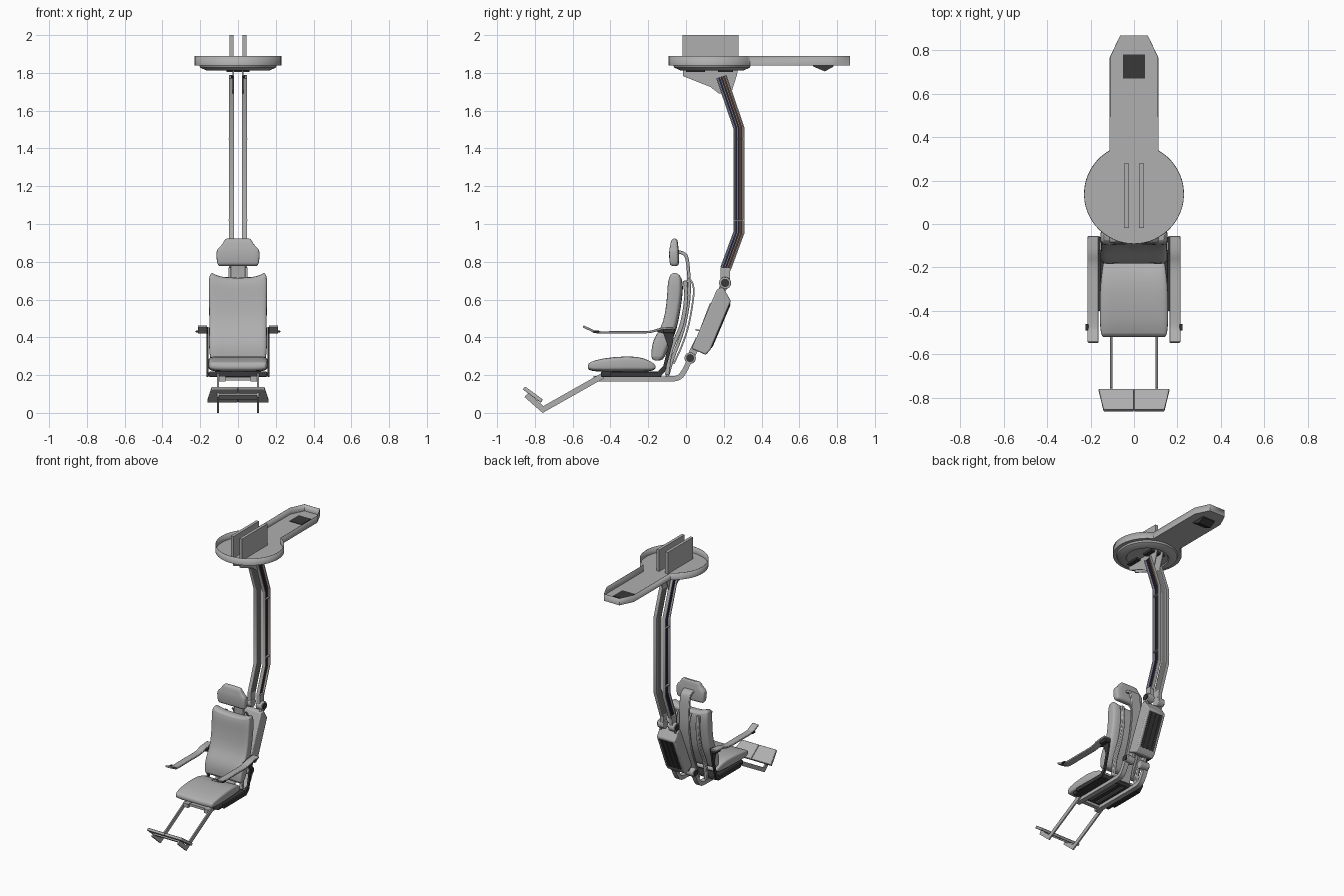
import bpy, bmesh, math
from mathutils import Vector

if "Cube" in bpy.data.objects:
    bpy.data.objects.remove(bpy.data.objects["Cube"])


def material(name, c):
    m = bpy.data.materials.new(name)
    m.diffuse_color = (*c, 1)
    m.use_nodes = True
    m.node_tree.nodes["Principled BSDF"].inputs["Base Color"].default_value = m.diffuse_color
    return m


GREY = material("grey", (0.43, 0.43, 0.43))
MID = material("mid_grey", (0.17, 0.17, 0.17))
DARK = material("dark", (0.04, 0.04, 0.04))
BLUE = material("blue", (0.03, 0.03, 0.2))
RED = material("red", (0.2, 0.05, 0.03))


def finish(name, bm, mat=GREY, bevel=0, seg=2, smooth=True):
    bmesh.ops.recalc_face_normals(bm, faces=bm.faces)
    me = bpy.data.meshes.new(name)
    bm.to_mesh(me)
    bm.free()
    ob = bpy.data.objects.new(name, me)
    bpy.context.collection.objects.link(ob)
    me.materials.append(mat)
    if bevel:
        b = ob.modifiers.new("bevel", 'BEVEL')
        b.width, b.segments, b.limit_method = bevel, seg, 'ANGLE'
    if smooth:
        bpy.ops.object.select_all(action='DESELECT')
        ob.select_set(True)
        bpy.context.view_layer.objects.active = ob
        bpy.ops.object.shade_smooth_by_angle(angle=math.radians(35))
    return ob


def prism(name, pts, a, b, **kw):
    """Extrude a (y,z) outline along x from a to b."""
    bm = bmesh.new()
    r = [[bm.verts.new((t, p[0], p[1])) for p in pts] for t in (a, b)]
    n = len(pts)
    bm.faces.new(r[0])
    bm.faces.new(r[1])
    for i in range(n):
        j = (i + 1) % n
        bm.faces.new((r[0][i], r[0][j], r[1][j], r[1][i]))
    return finish(name, bm, **kw)


def box(name, x0, x1, y0, y1, z0, z1, **kw):
    return prism(name, [(y0, z0), (y1, z0), (y1, z1), (y0, z1)], x0, x1, **kw)


def disc(name, y, z, r, x0, x1, **kw):
    ring = [(y + r * math.cos(i * math.tau / 24), z + r * math.sin(i * math.tau / 24)) for i in range(24)]
    return prism(name, ring, x0, x1, **kw)


def rounded(path, n=5):
    """Catmull-Rom smoothing of a (y,z) path."""
    p = [Vector(q) for q in path]
    p = [2 * p[0] - p[1]] + p + [2 * p[-1] - p[-2]]
    out = []
    for a, b, c, d in zip(p, p[1:], p[2:], p[3:]):
        for k in range(n):
            t = k / n
            out.append(0.5 * (2 * b + (c - a) * t + (2 * a - 5 * b + 4 * c - d) * t * t
                              + (3 * b - a - 3 * c + d) * t ** 3))
    return out + [p[-2]]


def offset(path, s):
    """Mitred offset of a (y,z) path."""
    p = [Vector(q) for q in path]
    d = [(b - a).normalized() for a, b in zip(p, p[1:])]
    nr = [Vector((-v.y, v.x)) for v in d]
    out = []
    for i, q in enumerate(p):
        a, b = nr[max(i - 1, 0)], nr[min(i, len(nr) - 1)]
        m = (a + b).normalized()
        out.append(q + m * s / max(m.dot(a), 0.4))
    return out


def ribbon(name, path, t, x0, x1, **kw):
    return prism(name, offset(path, t / 2) + offset(path, -t / 2)[::-1], x0, x1, **kw)


def loft(name, secs, vertical, dish=0, notch=0):
    """Padded cushion from sections (position, low, high, half width)."""
    bm, rings, n = bmesh.new(), [], 40
    top = secs[-1][0]
    for t, lo, hi, hw in secs:
        ring = []
        for i in range(n):
            a = math.tau * i / n
            c, s = math.cos(a), math.sin(a)
            u = math.copysign(abs(c) ** 0.45, c)
            v = math.copysign(abs(s) ** 0.4, s)
            w = (lo + hi) / 2 + v * (hi - lo) / 2
            mid = max(0, 1 - abs(u) ** 3)
            if vertical:
                w += dish * mid * (v < 0)
                ring.append((u * hw, w, t - notch * mid * max(0, 1 - (top - t) / 0.1)))
            else:
                ring.append((u * hw, t, w - dish * mid * (v > 0)))
        rings.append([bm.verts.new(q) for q in ring])
    for r, q in zip(rings, rings[1:]):
        for i in range(n):
            j = (i + 1) % n
            bm.faces.new((r[i], r[j], q[j], q[i]))
    for r in (rings[0], rings[-1]):
        bm.faces.new((r[0], r[1], r[-1]))
        bm.faces.new((r[n // 2 - 1], r[n // 2], r[n // 2 + 1]))
        for i in range(1, n // 2 - 1):
            bm.faces.new((r[i], r[i + 1], r[n - i - 1], r[n - i]))
    ob = finish(name, bm)
    sub = ob.modifiers.new("smooth", 'SUBSURF')
    sub.levels = sub.render_levels = 1
    return ob


# ceiling tray: keyhole outline with open top
cy, R, hw = 0.138, 0.23, 0.112
a0 = math.acos(hw / R)
outline = [(R * math.cos(a), cy + R * math.sin(a))
           for a in (math.pi - a0 + k * (math.pi + 2 * a0) / 48 for k in range(49))]
outline += [(hw, 0.766), (0.064, 0.867), (-0.064, 0.867), (-hw, 0.766)]
bm = bmesh.new()
lo = [bm.verts.new((x, y, 1.84)) for x, y in outline]
hi = [bm.verts.new((x, y, 1.89)) for x, y in outline]
bm.faces.new(lo)
for i in range(len(lo)):
    j = (i + 1) % len(lo)
    bm.faces.new((lo[i], lo[j], hi[j], hi[i]))
tray = finish("ceiling_tray", bm)
sol = tray.modifiers.new("thickness", 'SOLIDIFY')
sol.thickness = 0.003
prism("tray_sensor", [(0.67, 1.846), (0.78, 1.846), (0.78, 1.833), (0.735, 1.808), (0.675, 1.833)],
      -0.05, 0.05, mat=DARK, smooth=False)

# turntable under the tray
bm = bmesh.new()
prof = [(0, 1.84), (0.205, 1.84), (0.2, 1.828), (0.165, 1.812), (0.145, 1.812), (0.138, 1.82), (0, 1.82)]
vs = [bm.verts.new((r, cy, z)) for r, z in prof]
es = [bm.edges.new(e) for e in zip(vs, vs[1:])]
bmesh.ops.spin(bm, geom=vs + es, cent=(0, cy, 0), axis=(0, 0, 1), angle=math.tau, steps=48)
bmesh.ops.remove_doubles(bm, verts=bm.verts, dist=1e-5)
finish("turntable", bm)
for y0, y1 in ((0.0, 0.1), (0.17, 0.25)):
    box("turntable_block", -0.06, 0.06, y0, y1, 1.806, 1.822, mat=DARK)

# boom and its mounting plates, both sides
boom = [(0.187, 1.78), (0.28, 1.508), (0.28, 0.955), (0.209, 0.762)]
for s in (1, -1):
    box("mount_plate", s * 0.024, s * 0.046, -0.018, 0.278, 1.84, 2.0)
    prism("boom_bracket", [(-0.016, 1.822), (0.275, 1.822), (0.27, 1.79), (0.24, 1.695), (0.175, 1.69),
                           (0.13, 1.725), (-0.016, 1.783)], s * 0.022, s * 0.0285)
    ribbon("boom_web", boom, 0.052, s * 0.023, s * 0.029, mat=MID)
    for k in (-0.026, 0.026):
        ribbon("boom_flange", offset(boom, k), 0.006, s * 0.0225, s * 0.048)
    for k, m in ((-0.013, BLUE), (0, DARK), (0.013, RED)):
        ribbon("boom_cable", offset(boom, k), 0.008, s * 0.029, s * 0.038, mat=m)
    for z in (1.45, 1.02):
        box("cable_clamp", s * 0.028, s * 0.051, 0.252, 0.308, z - 0.003, z + 0.003)
    ribbon("boom_end", [(0.209, 0.77), (0.207, 0.69)], 0.05, s * 0.022, s * 0.05)
    # hinge arms of the actuator
    disc("upper_hinge", 0.207, 0.688, 0.032, s * 0.02, s * 0.07, bevel=0.004)
    disc("upper_hinge_cap", 0.207, 0.688, 0.022, s * 0.068, s * 0.076, mat=DARK)
    disc("lower_hinge", 0.022, 0.29, 0.03, s * 0.03, s * 0.095, bevel=0.004)
    disc("lower_hinge_cap", 0.022, 0.29, 0.021, s * 0.093, s * 0.101, mat=DARK)
    ribbon("actuator_lug", [(0.207, 0.688), (0.17, 0.6)], 0.04, s * 0.052, s * 0.066)
    ribbon("actuator_lug_low", [(0.022, 0.29), (0.07, 0.39)], 0.04, s * 0.04, s * 0.06)

# actuator housing between the hinges
prism("actuator_housing", [(0.164, 0.655), (0.195, 0.665), (0.238, 0.593), (0.13, 0.335), (0.105, 0.307),
                           (0.03, 0.34), (0.045, 0.375)], -0.075, 0.075, bevel=0.008)
ribbon("actuator_rear_panel", [(0.232, 0.58), (0.134, 0.345)], 0.006, -0.055, 0.055, mat=DARK)
for x in (-0.035, 0, 0.035):
    ribbon("panel_rib", [(0.232, 0.575), (0.136, 0.35)], 0.01, x - 0.004, x + 0.004, mat=DARK)
ribbon("actuator_front_lever", [(0.05, 0.44), (0.075, 0.435), (0.13, 0.58)], 0.008, -0.03, 0.03)

# seat frame, foot rails, armrests
for s in (1, -1):
    ribbon("seat_frame_rail", rounded([(-0.49, 0.18), (-0.3, 0.18), (-0.1, 0.18), (-0.04, 0.187),
                                       (-0.01, 0.22), (0.022, 0.285)]), 0.028, s * 0.065, s * 0.1)
    ribbon("foot_rail", [(-0.44, 0.197), (-0.757, 0.018), (-0.845, 0.095)], 0.03, s * 0.1, s * 0.11)
    prism("arm_bracket", [(-0.40, 0.217), (-0.15, 0.217), (-0.12, 0.25), (-0.095, 0.35), (-0.12, 0.42),
                          (-0.17, 0.435), (-0.06, 0.455), (-0.07, 0.37), (-0.11, 0.22), (-0.14, 0.19),
                          (-0.40, 0.19)], s * 0.155, s * 0.168, mat=DARK)
    ribbon("armrest", rounded([(-0.055, 0.45), (-0.13, 0.445), (-0.2, 0.428), (-0.34, 0.427), (-0.47, 0.427),
                               (-0.505, 0.44), (-0.545, 0.458)]), 0.012, s * 0.163, s * 0.213, bevel=0.003)
    box("armrest_mount", s * 0.155, s * 0.2, -0.12, -0.058, 0.423, 0.448, mat=DARK, bevel=0.004)
    box("armrest_button", s * 0.21, s * 0.224, -0.49, -0.46, 0.425, 0.436, mat=DARK, bevel=0.003)
    ribbon("back_tube", rounded([(0.015, 0.715), (0.036, 0.68), (0.04, 0.62), (0.015, 0.47), (-0.02, 0.36),
                                 (-0.065, 0.26)]), 0.009, s * 0.048, s * 0.06)
    ribbon("back_rib", rounded([(-0.005, 0.70), (0.0, 0.6), (-0.025, 0.46), (-0.08, 0.33), (-0.1, 0.2)]),
           0.022, s * 0.085, s * 0.11, bevel=0.004)
box("seat_pan", -0.155, 0.155, -0.45, -0.13, 0.19, 0.219, mat=DARK, bevel=0.006)
for x in (-0.03, 0.03):
    box("pan_rib", x - 0.012, x + 0.012, -0.42, -0.15, 0.183, 0.192, mat=MID)
box("frame_cross_bar", -0.1, 0.1, -0.47, -0.44, 0.172, 0.19)

# cushions
loft("seat_cushion", [(-0.52, 0.235, 0.26, 0.14), (-0.512, 0.223, 0.275, 0.153), (-0.45, 0.217, 0.296, 0.158),
                      (-0.3, 0.217, 0.311, 0.158), (-0.22, 0.218, 0.298, 0.148), (-0.175, 0.222, 0.272, 0.142),
                      (-0.16, 0.235, 0.255, 0.13)], False, dish=0.008)
loft("backrest", [(0.277, -0.18, -0.13, 0.138), (0.288, -0.196, -0.115, 0.15), (0.36, -0.192, -0.085, 0.154),
                  (0.41, -0.172, -0.06, 0.153), (0.47, -0.128, -0.042, 0.152), (0.6, -0.11, -0.02, 0.153),
                  (0.68, -0.108, -0.015, 0.156), (0.73, -0.1, -0.02, 0.152), (0.742, -0.085, -0.035, 0.138)],
     True, dish=0.012, notch=0.027)
loft("headrest", [(0.777, -0.08, -0.045, 0.098), (0.784, -0.092, -0.037, 0.11), (0.83, -0.095, -0.036, 0.115),
                  (0.862, -0.094, -0.038, 0.114), (0.876, -0.091, -0.04, 0.1), (0.893, -0.088, -0.042, 0.082),
                  (0.914, -0.083, -0.045, 0.073), (0.923, -0.073, -0.05, 0.06)], True, dish=0.006)

# spine carrying the headrest
ribbon("spine", rounded([(-0.045, 0.852), (-0.015, 0.845), (0.004, 0.82), (0.014, 0.735), (0.014, 0.6),
                         (-0.016, 0.44), (-0.07, 0.29), (-0.1, 0.19)]), 0.018, -0.04, 0.04, bevel=0.004)

# footrest in two halves, with cross bar
for s in (1, -1):
    bm = bmesh.new()
    rings = []
    for k in (0, 0.02):
        dy, dz = -0.59 * k, -0.8 * k
        rings.append([bm.verts.new(q) for q in (
            (s * 0.001, -0.757 + dy, 0.07 + dz), (s * 0.163, -0.757 + dy, 0.07 + dz),
            (s * 0.14, -0.852 + dy, 0.14 + dz), (s * 0.001, -0.852 + dy, 0.14 + dz))])
    a, b = rings
    bm.faces.new(a)
    bm.faces.new(b)
    for i in range(4):
        bm.faces.new((a[i], a[i - 1], b[i - 1], b[i]))
    finish("footrest", bm, bevel=0.004)
ribbon("footrest_cross_bar", [(-0.805, 0.078), (-0.835, 0.1)], 0.015, -0.105, 0.105)
